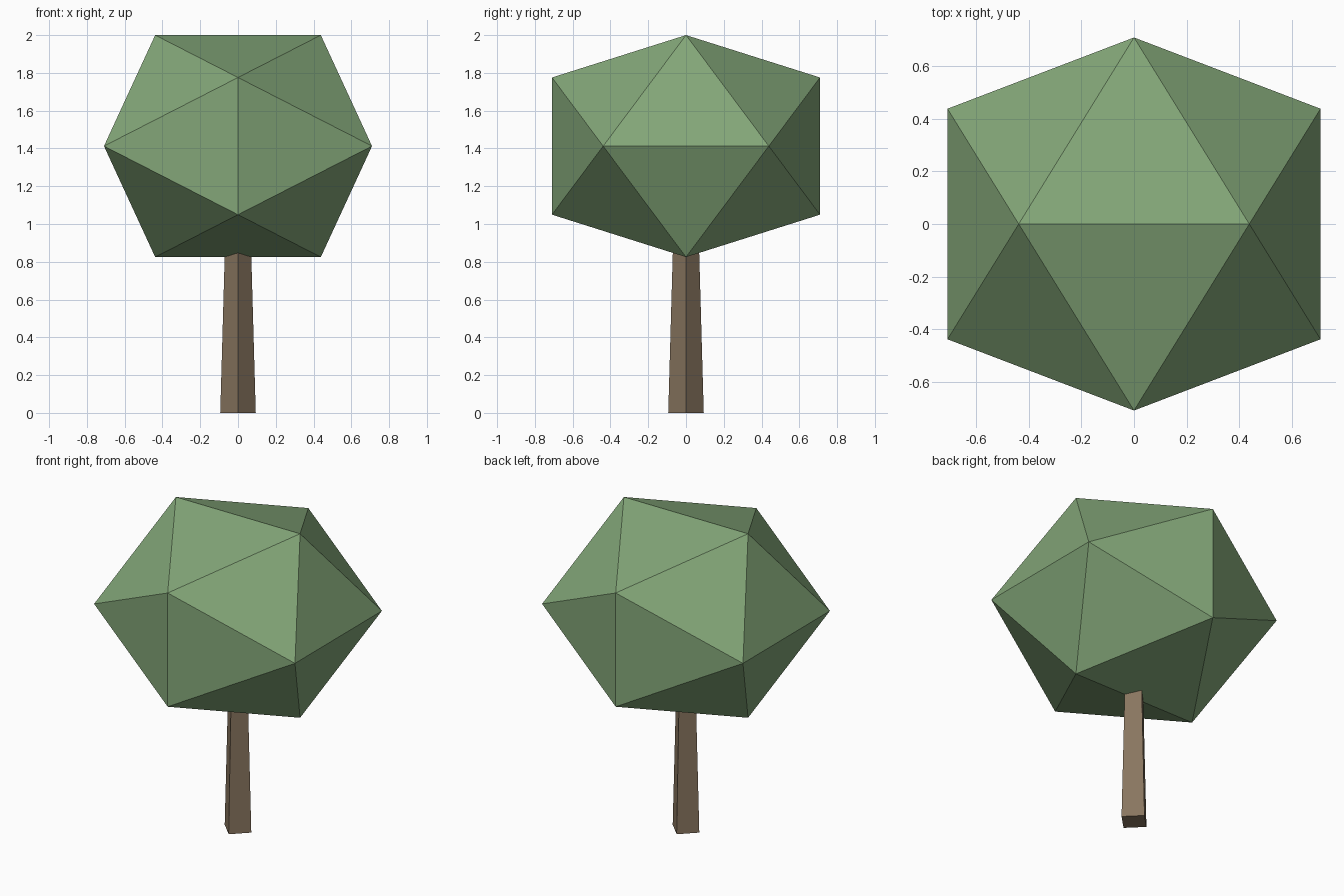
import bpy, bmesh, math
from mathutils import Vector

if "Cube" in bpy.data.objects:
    bpy.data.objects.remove(bpy.data.objects["Cube"])


def material(name, rgb):
    m = bpy.data.materials.new(name)
    m.diffuse_color = (*rgb, 1.0)
    m.use_nodes = True
    m.node_tree.nodes["Principled BSDF"].inputs["Base Color"].default_value = m.diffuse_color
    return m


def add_object(name, bm, mat):
    bmesh.ops.recalc_face_normals(bm, faces=bm.faces)
    mesh = bpy.data.meshes.new(name)
    bm.to_mesh(mesh)
    bm.free()
    mesh.materials.append(mat)
    obj = bpy.data.objects.new(name, mesh)
    bpy.context.collection.objects.link(obj)
    return obj


leaf_green = material("leaf green", (0.227, 0.381, 0.188))
bark_brown = material("bark brown", (0.25, 0.18, 0.115))

# Trunk: tapered four-sided post, corners facing front and sides
trunk_height = 0.95
bm = bmesh.new()
bmesh.ops.create_cone(bm, cap_ends=True, segments=4, radius1=0.094,
                      radius2=0.067, depth=trunk_height)
for v in bm.verts:
    v.co.z += trunk_height / 2
# make sure the corners lie on the x and y axes
corner = bm.verts[:][0].co
turn = -math.atan2(corner.y, corner.x)
for v in bm.verts:
    x, y = v.co.x, v.co.y
    v.co.x = x * math.cos(turn) - y * math.sin(turn)
    v.co.y = x * math.sin(turn) + y * math.cos(turn)
add_object("trunk", bm, bark_brown)

# Crown: icosahedron from three golden rectangles, squashed in height
a = 0.4385
b = a * (1 + math.sqrt(5)) / 2
squash, centre_z = 0.828, 1.4125
bm = bmesh.new()
for s in (-1, 1):
    for t in (-1, 1):
        for p in ((s * a, 0, t * b), (0, s * b, t * a), (s * b, t * a, 0)):
            bm.verts.new(Vector((p[0], p[1], p[2] * squash + centre_z)))
bmesh.ops.convex_hull(bm, input=bm.verts)
add_object("crown", bm, leaf_green)
